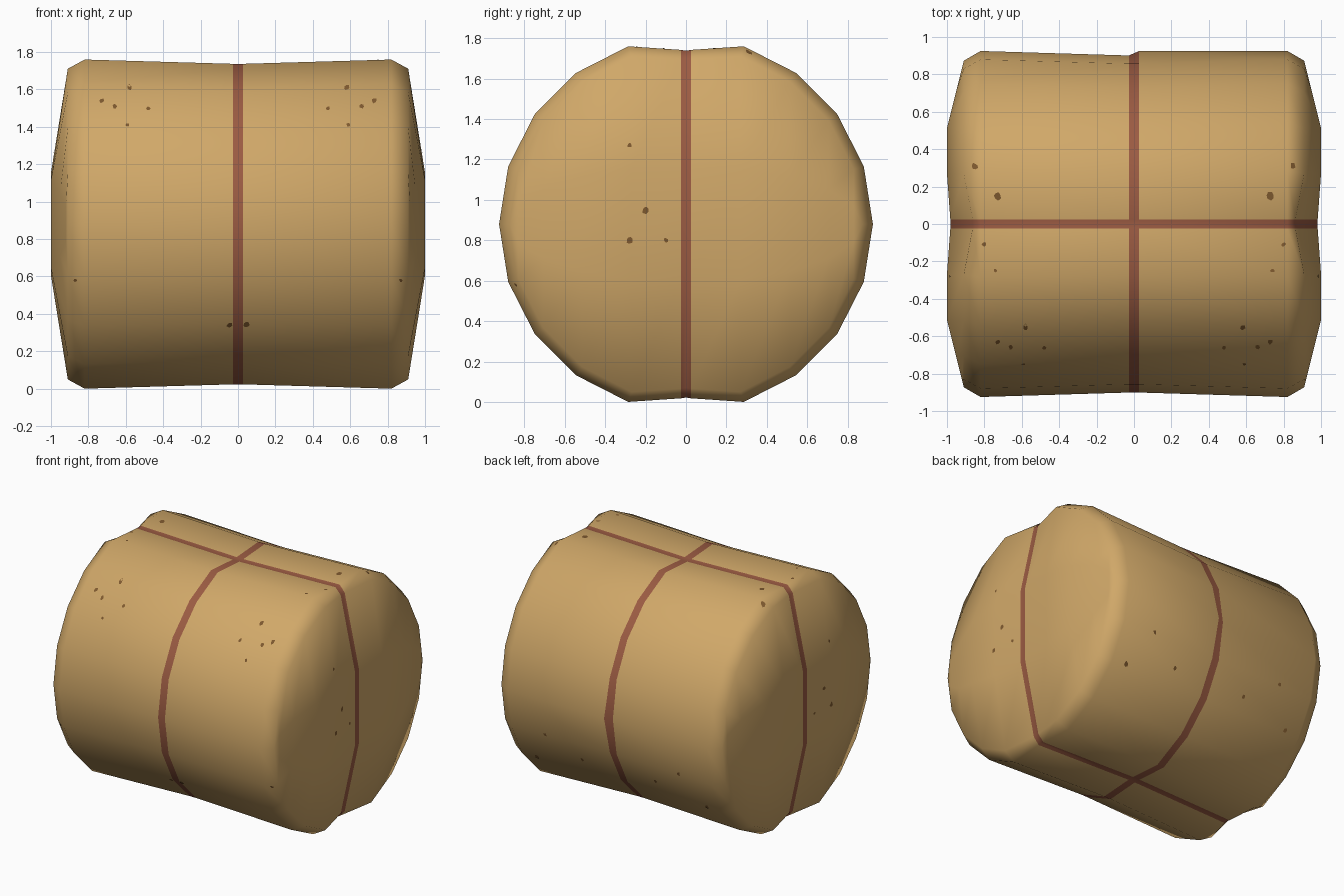
import bpy, bmesh, math, random
from mathutils import Vector
from mathutils.bvhtree import BVHTree

if "Cube" in bpy.data.objects:
    bpy.data.objects.remove(bpy.data.objects["Cube"])

random.seed(4)
ZC, R = 0.88, 0.925          # axis height and bale radius
END = 0.944                  # scale of the rim around the end faces


def material(name, rgb):
    m = bpy.data.materials.new(name)
    m.diffuse_color = (*rgb, 1)
    m.use_nodes = True
    m.node_tree.nodes["Principled BSDF"].inputs["Base Color"].default_value = m.diffuse_color
    return m


straw = material("straw tan", (0.63, 0.39, 0.14))
cord = material("rope red brown", (0.33, 0.105, 0.055))
fleck = material("dark straw brown", (0.21, 0.10, 0.028))


def arc(k):
    a = math.radians(18 * k)
    return (R * math.cos(a), R * math.sin(a))


# Upper half of the 20-sided section, pinched where the lengthwise rope runs
half = ([arc(k) for k in range(5)] + [(0.025, 0.862), (0, 0.858), (-0.025, 0.862)]
        + [arc(k) for k in range(6, 11)])
section = half + [(y, -z) for y, z in reversed(half[1:-1])]

bm = bmesh.new()

# Side wall: rings along x, drawn in slightly at the middle rope
rings = []
for x, s in ((-0.91, END), (-0.82, 1), (-0.028, 0.974), (0.028, 0.974), (0.82, 1), (0.91, END)):
    ring = []
    for i, (y, z) in enumerate(section):
        px, ps = x, s
        if abs(x) > 0.9 and abs(y) < 0.03:
            px = math.copysign(0.863, x)      # rope bites into the rim
        if x == 0.028 and i == 0:
            ps = 1                            # back of one half stays full
        ring.append(bm.verts.new((px, y * ps, ZC + z * ps)))
    rings.append(ring)
n = len(section)
for a, b in zip(rings, rings[1:]):
    for i in range(n):
        j = (i + 1) % n
        bm.faces.new((a[i], a[j], b[j], b[i]))

# Bulged end faces: columns across y, four rows in z
for side in (-1, 1):
    cols = []
    for y, z in half:
        y, z = y * END, z * END
        groove = abs(y) < 0.03
        bulge = 0.09 * max(0, min(1, (R * END - abs(y)) / 0.36))
        col = []
        for s in (1, 0.33, -0.33, -1):
            if abs(s) == 1:
                x = 0.863 if groove else 0.91
                yy = y
            else:
                x = 0.982 if groove else 0.91 + bulge
                yy = y
            col.append(bm.verts.new((side * x, yy, ZC + z * s)))
        cols.append(col)
    for a, b in zip(cols, cols[1:]):
        for r in range(3):
            bm.faces.new((a[r], a[r + 1], b[r + 1], b[r]))

bmesh.ops.remove_doubles(bm, verts=bm.verts, dist=0.0005)
bmesh.ops.recalc_face_normals(bm, faces=bm.faces)

# Rope bands are the narrow faces around the middle and along the length
for f in bm.faces:
    c = f.calc_center_median()
    f.material_index = 1 if abs(c.x) < 0.02 or abs(c.y) < 0.02 else 0
tree = BVHTree.FromBMesh(bm)


def make_object(name, mesh_bm, mats):
    me = bpy.data.meshes.new(name)
    mesh_bm.to_mesh(me)
    mesh_bm.free()
    for m in mats:
        me.materials.append(m)
    ob = bpy.data.objects.new(name, me)
    bpy.context.collection.objects.link(ob)
    return ob


bale = make_object("straw_bale", bm, (straw, cord))
bpy.context.view_layer.objects.active = bale
bale.select_set(True)
bpy.ops.object.shade_smooth_by_angle(angle=math.radians(60))

# Flecks: small thin patches projected on the surface, mirrored left to right
fl = bmesh.new()


def patch(origin, direction, size):
    d = Vector(direction)
    u = d.orthogonal().normalized()
    v = d.cross(u)
    pts = []
    for k in range(7):
        a = math.tau * k / 7
        r = size * random.uniform(0.6, 1.1)
        hit, nor, _, _ = tree.ray_cast(Vector(origin) + r * (math.cos(a) * u + math.sin(a) * v), d)
        if hit is None:
            return
        pts.append(hit - d * 0.003)
    f = fl.faces.new([fl.verts.new(p) for p in pts])
    f.normal_update()
    if f.normal.dot(d) > 0:
        f.normal_flip()


front = ((0.58, 1.61, 0.018), (0.73, 1.54, 0.015), (0.48, 1.5, 0.012), (0.66, 1.51, 0.013),
         (0.59, 1.41, 0.011), (0.87, 0.58, 0.01), (0.045, 0.34, 0.018))
top = ((0.73, 0.15, 0.025), (0.85, 0.31, 0.018), (0.8, -0.11, 0.014), (0.74, -0.25, 0.012))
back = ((0.55, 0.6, 0.016), (0.7, 0.35, 0.018), (0.3, 0.45, 0.016))
ends = ((-0.28, 1.27, 0.013), (-0.2, 0.95, 0.02), (-0.28, 0.8, 0.02), (-0.1, 0.8, 0.013))
for s in (-1, 1):
    for x, z, r in front:
        patch((s * x, -3, z), (0, 1, 0), r)
    for x, z, r in back:
        patch((s * x, 3, z), (0, -1, 0), r)
    for x, y, r in top:
        patch((s * x, y, 4), (0, 0, -1), r)
    for y, z, r in ends:
        patch((s * 3, y, z), (-s, 0, 0), r)
make_object("straw_flecks", fl, (fleck,))
